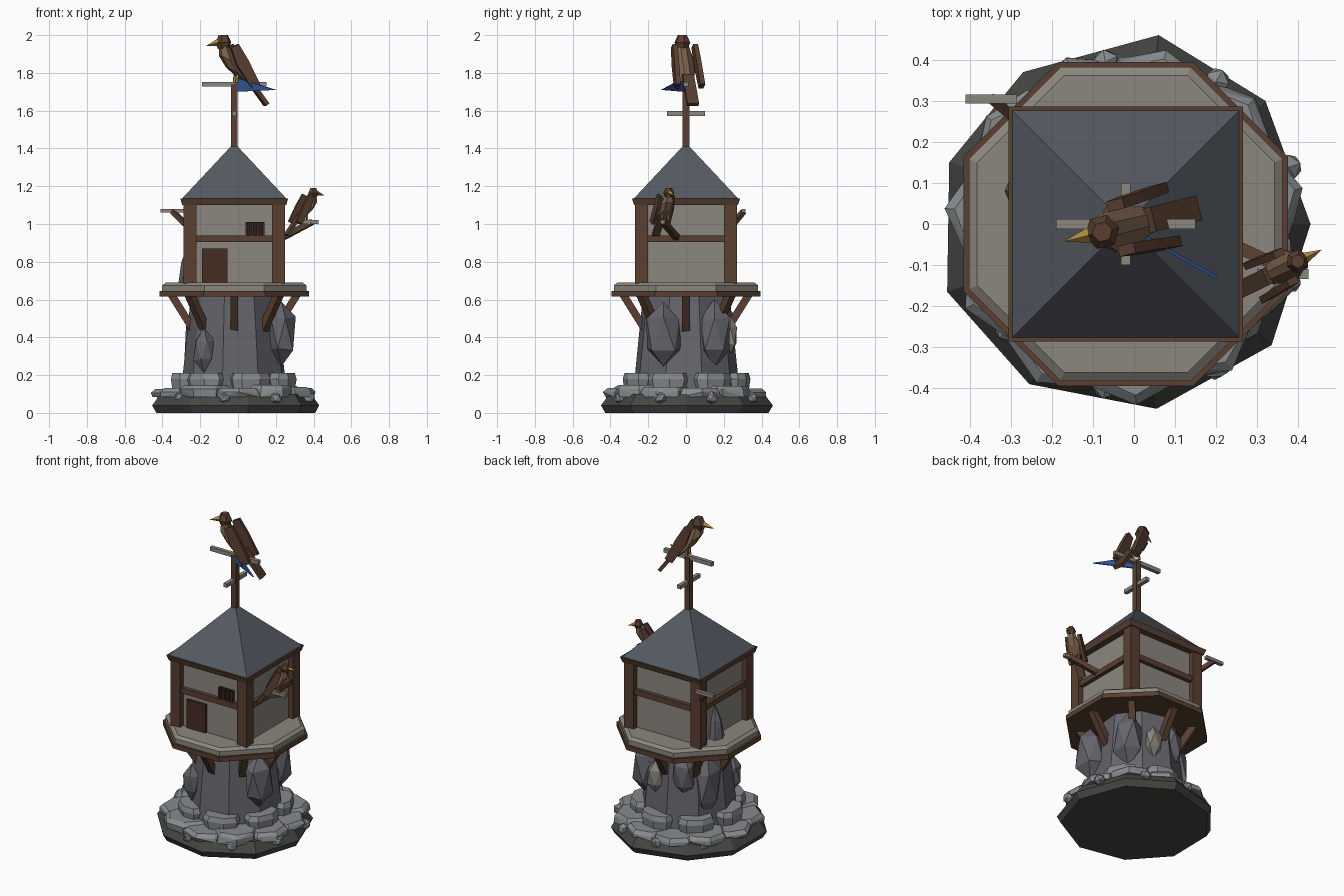
import bpy, bmesh, math, random
from mathutils import Vector, Matrix

if "Cube" in bpy.data.objects:
    bpy.data.objects.remove(bpy.data.objects["Cube"])

random.seed(4)
CX = -0.02                      # tower axis in x
PI = math.pi


def mat(name, *c):
    m = bpy.data.materials.new(name)
    m.diffuse_color = (*c, 1)
    m.use_nodes = True
    m.node_tree.nodes["Principled BSDF"].inputs["Base Color"].default_value = m.diffuse_color
    return m


DARK = mat("dark_rock", 0.06, 0.06, 0.055)
ROCK = mat("rock", 0.13, 0.13, 0.15)
STONE = mat("pale_stone", 0.24, 0.26, 0.27)
PLASTER = mat("plaster", 0.26, 0.24, 0.21)
WOOD = mat("wood", 0.10, 0.05, 0.03)
DOOR = mat("dark_wood", 0.06, 0.025, 0.015)
SLATE = mat("slate", 0.09, 0.10, 0.12)
BLACK = mat("window_dark", 0.02, 0.015, 0.015)
GOLD = mat("beak", 0.45, 0.27, 0.04)
TAN = mat("chest", 0.20, 0.12, 0.07)
BLUE = mat("blue_cloth", 0.03, 0.09, 0.30)


def hull(name, pts, m, M=Matrix()):
    """Flat-faced convex solid around the given points."""
    bm = bmesh.new()
    for p in pts:
        bm.verts.new(M @ Vector(p))
    r = bmesh.ops.convex_hull(bm, input=bm.verts)
    junk = [g for g in r["geom_interior"] + r["geom_unused"] if isinstance(g, bmesh.types.BMVert)]
    if junk:
        bmesh.ops.delete(bm, geom=list(set(junk)), context='VERTS')
    bmesh.ops.dissolve_limit(bm, angle_limit=0.01, verts=bm.verts, edges=bm.edges)
    bmesh.ops.recalc_face_normals(bm, faces=bm.faces)
    me = bpy.data.meshes.new(name)
    bm.to_mesh(me)
    bm.free()
    me.materials.append(m)
    ob = bpy.data.objects.new(name, me)
    bpy.context.collection.objects.link(ob)
    return ob


def box(name, x0, x1, y0, y1, z0, z1, m):
    return hull(name, [(x, y, z) for x in (x0, x1) for y in (y0, y1) for z in (z0, z1)], m)


def beam(name, a, b, w, t, m, M=Matrix(), side=None):
    """Bar from a to b, w wide along side, t thick across it."""
    a, b = Vector(a), Vector(b)
    d = (b - a).normalized()
    s = Vector(side) if side else d.cross(Vector((0, 0, 1))).normalized()
    n = d.cross(s).normalized()
    return hull(name, [p + s * w / 2 * i + n * t / 2 * j for p in (a, b)
                       for i in (-1, 1) for j in (-1, 1)], m, M)


def ring(n, r, z, cx=0, cy=0, phase=0.0, jit=0.0):
    out = []
    for i in range(n):
        a, q = phase + 2 * PI * i / n, r * (1 + random.uniform(-jit, jit))
        out.append((cx + q * math.cos(a), cy + q * math.sin(a), z))
    return out


def boulder(name, c, size, m, rot=0.0):
    bm = bmesh.new()
    bmesh.ops.create_icosphere(bm, subdivisions=1, radius=1)
    M = Matrix.Translation(c) @ Matrix.Rotation(rot, 4, 'Z') @ Matrix.Diagonal((*size, 1))
    pts = [v.co * random.uniform(0.88, 1.08) for v in bm.verts]
    bm.free()
    return hull(name, pts, m, M)


# Ground slab
outline = [(.06, .46), (.32, .30), (.43, 0), (.335, -.295), (.055, -.45),
           (-.255, -.39), (-.455, -.165), (-.45, .15), (-.27, .37)]
hull("ground_slab", [(x * .95, y * .95, 0) for x, y in outline] +
     [(x, y, .04) for x, y in outline] + [(x * .9, y * .9, .10) for x, y in outline], DARK)

# Ring of flat stones, upper stones and pebbles
for i in range(11):
    a = 2 * PI * i / 11 + .2
    x, y = .30 * math.cos(a) + CX, .30 * math.sin(a)
    h = random.uniform(.125, .15)
    hull("ledge_stone", ring(7, .135, .085, x, y, a, .06) + ring(7, .135, h - .02, x, y, a, .06) +
         ring(7, .115, h, x, y, a, .04), STONE)
for i in range(7):
    a = 2 * PI * i / 7 + .55
    M = Matrix.Translation((.27 * math.cos(a) + CX, .27 * math.sin(a), 0)) @ Matrix.Rotation(a, 4, 'Z')
    hull("upper_stone", [(x * k, y * k, z) for z, k in ((.13, .9), (.18, 1), (.21, .88))
                         for x, y in ((.06, -.07), (.07, .03), (.03, .1), (-.06, .1), (-.06, -.1), (.02, -.11))],
         STONE, M)
for i in range(9):
    a = 2 * PI * i / 9 + .35
    boulder("pebble", (.40 * math.cos(a), .40 * math.sin(a), .08), (.035, .035, .035), STONE, a)

# Rock pillar and the boulders leaning on it
hull("rock_pillar", ring(9, .29, .08, CX, 0, .3, .02) + ring(9, .265, .25, CX, 0, .3, .03) +
     ring(9, .23, .615, CX, 0, .3, .03), ROCK)
for c, s, m in [((.23, -.12, .42), (.08, .11, .19), ROCK), ((-.18, -.21, .33), (.06, .05, .11), ROCK),
                ((.17, .15, .42), (.09, .09, .18), ROCK), ((.05, .235, .41), (.06, .04, .10), PLASTER),
                ((-.22, .10, .38), (.07, .10, .20), ROCK), ((-.12, .19, .45), (.08, .07, .15), ROCK)]:
    boulder("leaning_boulder", c, s, m)

# Octagonal deck with struts
k = 1 / math.cos(PI / 8)
hull("deck_frame", ring(8, .395 * k, .615, CX, 0, PI / 8) + ring(8, .395 * k, .645, CX, 0, PI / 8), WOOD)
hull("deck_floor", ring(8, .382 * k, .645, CX, 0, PI / 8) + ring(8, .382 * k, .675, CX, 0, PI / 8) +
     ring(8, .362 * k, .69, CX, 0, PI / 8), PLASTER)
for i in range(8):
    c, s = math.cos(i * PI / 4), math.sin(i * PI / 4)
    beam("deck_strut", (CX + .21 * c, .21 * s, .43), (CX + .335 * c, .335 * s, .63), .04, .04, WOOD)

# House walls, posts, rails
box("walls", CX - .235, CX + .235, -.235, .235, .68, 1.11, PLASTER)
for sx in (-1, 1):
    for sy in (-1, 1):
        x, y = CX + sx * .235, sy * .235
        box("corner_post", x - .034, x + .034, y - .034, y + .034, .685, 1.11, WOOD)
for s in (-1, 1):
    box("rail_x", CX - .21, CX + .21, s * .245 - .015, s * .245 + .015, .905, .94, WOOD)
    box("rail_y", CX + s * .245 - .015, CX + s * .245 + .015, -.21, .21, .905, .94, WOOD)

# Door and barred window
box("door", -.19, -.055, -.25, -.23, .69, .87, DOOR)
box("window", .04, .14, -.245, -.23, .92, 1.01, BLACK)
for i in range(4):
    x = .045 + i * .03
    box("window_bar", x - .006, x + .006, -.258, -.24, .92, 1.01, DOOR)

# Roof and its eaves
hull("eaves", [(CX + sx * h, sy * h, z) for h, z in ((.275, 1.10), (.286, 1.135))
               for sx in (-1, 1) for sy in (-1, 1)], WOOD)
hull("roof", [(CX + sx * .278, sy * .278, 1.133) for sx in (-1, 1) for sy in (-1, 1)] + [(CX, 0, 1.43)], SLATE)
hull("deck_rock", ring(6, .055, .68, -.265, .08, 0, .1) + ring(6, .035, .80, -.265, .08) + [(-.26, .08, .89)], ROCK)

# Mast, crossbars and pennant
box("mast", CX - .018, CX + .018, -.018, .018, 1.38, 1.74, WOOD)
box("crossbar_x", -.19, .15, -.012, .012, 1.727, 1.752, PLASTER)
box("crossbar_y", CX - .012, CX + .012, -.10, .10, 1.573, 1.597, PLASTER)
hull("pennant", [(x + d, y + d, z) for d in (-.003, .003)
                 for x, y, z in ((-.01, -.01, 1.775), (-.01, -.01, 1.70), (.20, -.13, 1.71))], BLUE)

# Wall perches with braces
box("right_perch", .30, .425, -.134, -.11, 1.0, 1.02, PLASTER)
beam("right_perch_brace", (.24, -.05, .93), (.39, -.12, 1.01), .03, .03, WOOD)
box("left_perch", -.41, -.285, .293, .315, 1.06, 1.08, PLASTER)
beam("left_perch_brace", (-.28, .25, 1.0), (-.345, .303, 1.065), .025, .025, WOOD)


def bird(pos, heading, scale):
    M = Matrix.Translation(pos) @ Matrix.Rotation(heading, 4, 'Z') @ Matrix.Scale(scale, 4)
    # body: six-sided sections along a leaning spine
    pts = []
    for x, z, r in ((.075, .19, .032), (.055, .11, .057), (.02, .05, .054), (-.05, -.02, .028)):
        for i in range(6):
            a = i * PI / 3
            q = r * math.sin(a)
            pts.append((x + q * .86, r * math.cos(a), z + q * .5))
    hull("bird_body", pts, TAN, M)
    head = [(.08 + r * math.cos(a), r * math.sin(a), z) for r, z in ((.03, .17), (.043, .205), (.025, .243))
            for a in [j * PI / 3 for j in range(6)]]
    hull("bird_head", head, WOOD, M)
    hull("bird_beak", [(.11, .02, .205), (.11, -.02, .205), (.11, 0, .225), (.11, 0, .185), (.176, 0, .185)], GOLD, M)
    for s in (-1, 1):
        n = Vector((.86, 0, -.43))
        a, b = Vector((.035, s * .055, .185)), Vector((-.075, s * .066, -.03))
        hull("bird_wing", [p + Vector((0, s * t, 0)) + Vector((.89, 0, -.45)) * w
                           for p, ws in ((a, (-.025, .02)), (a.lerp(b, .4), (-.032, .035)), (b, (-.03, .02)))
                           for w in ws for t in (-.012, .014)], WOOD, M)
        beam("bird_leg", (.01, s * .025, .04), (.015, s * .025, -.01), .012, .012, GOLD, M, (0, 1, 0))
    beam("bird_tail", (-.04, 0, .03), (-.155, 0, -.125), .062, .022, WOOD, M, (0, 1, 0))


bird((0, 0, 1.757), math.radians(194), 1)
bird((.35, -.115, 1.025), math.radians(26), .68)
